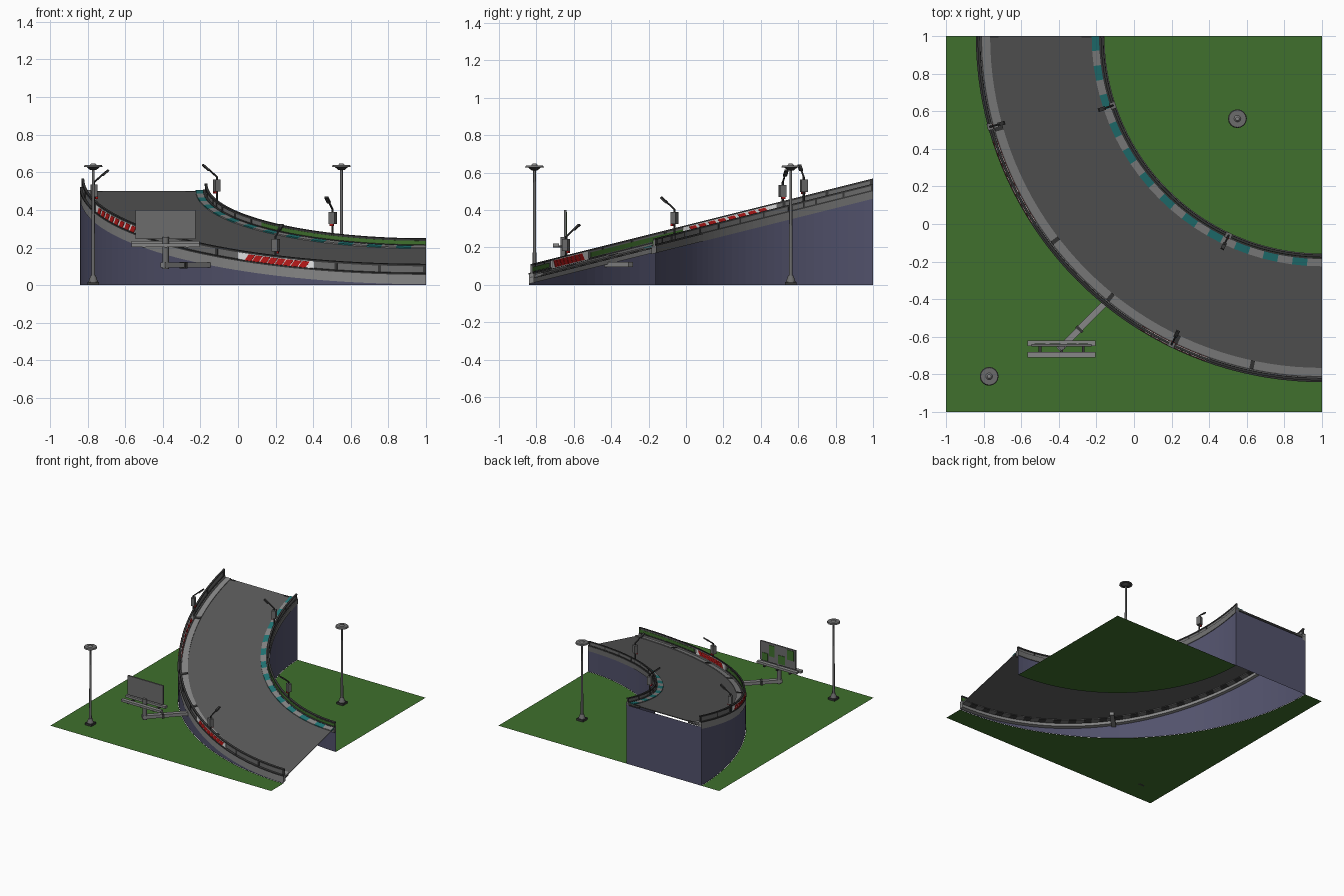
import bpy, bmesh, math
from mathutils import Vector, Matrix

if "Cube" in bpy.data.objects:
    bpy.data.objects.remove(bpy.data.objects["Cube"])

def mat(name, r, g, b):
    m = bpy.data.materials.new(name)
    m.diffuse_color = (r, g, b, 1)
    m.use_nodes = True
    m.node_tree.nodes["Principled BSDF"].inputs["Base Color"].default_value = m.diffuse_color
    return m

GREEN = mat("grass_green", .05, .16, .026)
ROAD = mat("asphalt_grey", .1, .1, .1)
SKIRT = mat("slate_blue", .085, .085, .15)
LIGHT = mat("light_grey", .24, .24, .24)
STEEL = mat("steel_grey", .15, .15, .15)
DARK = mat("dark_grey", .04, .04, .04)
TEAL = mat("teal", .015, .18, .18)
RED = mat("red", .5, .01, .01)
WHITE = mat("white", .85, .85, .85)

def finish(name, bm, mats, normals=True, smooth=False):
    if normals:
        bmesh.ops.recalc_face_normals(bm, faces=bm.faces)
    me = bpy.data.meshes.new(name)
    bm.to_mesh(me)
    bm.free()
    for m in mats:
        me.materials.append(m)
    ob = bpy.data.objects.new(name, me)
    bpy.context.collection.objects.link(ob)
    if smooth:
        bpy.context.view_layer.objects.active = ob
        ob.select_set(True)
        bpy.ops.object.shade_smooth_by_angle(angle=math.radians(35))
        ob.select_set(False)
    return ob

# The bend turns around (1, 1); the deck is the sloping plane z = (y + 1) / 4
def deck(y):
    return .25 * (y + 1)

def P(r, deg, dz=None):
    a = math.radians(deg)
    x, y = 1 + r * math.cos(a), 1 + r * math.sin(a)
    return Vector((x, y, 0 if dz is None else deck(y) + dz))

def sweep(name, profile, mats, a0=180, a1=270, n=40, closed=True, rule=None, lean=0):
    """Sweep (radius, height over deck) points round the bend; height None is ground."""
    bm = bmesh.new()
    rings = []
    for i in range(n + 1):
        a = a0 + (a1 - a0) * i / n
        rings.append([bm.verts.new(P(r, a + lean * (dz or 0), dz)) for r, dz in profile])
    k = len(profile)
    for i in range(n):
        for j in range(k if closed else k - 1):
            q = (j + 1) % k
            f = bm.faces.new((rings[i][j], rings[i][q], rings[i + 1][q], rings[i + 1][j]))
            f.material_index = rule(i) if rule else 0
    if closed:
        bm.faces.new(rings[0])
        bm.faces.new(rings[-1])
    return finish(name, bm, mats)

def rect(r0, r1, z0, z1):
    return [(r0, z0), (r1, z0), (r1, z1), (r0, z1)]

def box(bm, c, size, rot=None):
    m = Matrix.Translation(c) @ (rot or Matrix()) @ Matrix.Diagonal((*size, 1))
    return bmesh.ops.create_cube(bm, size=1, matrix=m)["verts"]

def block(name, c, size, m, rot=None):
    bm = bmesh.new()
    box(bm, c, size, rot)
    return finish(name, bm, [m])

def rod(name, p, q, r0, r1, m, sides=12):
    p, q = Vector(p), Vector(q)
    d = q - p
    bm = bmesh.new()
    bmesh.ops.create_cone(bm, cap_ends=True, segments=sides, radius1=r0, radius2=r1, depth=d.length,
                          matrix=Matrix.Translation((p + q) / 2) @ d.to_track_quat('Z', 'Y').to_matrix().to_4x4())
    return finish(name, bm, [m], smooth=True)

# Ground in two pieces, open below the road
bm = bmesh.new()
outer = [P(1.84, 180 + 90 * i / 40) for i in range(41)]
inner = [P(1.16, 180 + 90 * i / 40) for i in range(41)]
for pts in (outer + [Vector((1, -1, 0)), Vector((-1, -1, 0)), Vector((-1, 1, 0))],
            inner + [Vector((1, 1, 0))]):
    f = bm.faces.new([bm.verts.new(p) for p in pts])
    f.normal_update()
    if f.normal.z < 0:
        f.normal_flip()
finish("ground", bm, [GREEN], normals=False)

# Road deck, skirts and back end wall
sweep("road", rect(1.165, 1.835, -.006, 0), [ROAD])
sweep("outer_skirt", [(1.838, None), (1.838, -.03)], [SKIRT], closed=False)
sweep("inner_skirt", [(1.162, None), (1.162, -.03)], [SKIRT], closed=False)
bm = bmesh.new()
bm.faces.new([bm.verts.new(v) for v in ((-.84, 1, 0), (-.16, 1, 0), (-.16, 1, .48), (-.84, 1, .48))])
finish("end_wall", bm, [SKIRT], normals=False)

# Kerbs
sweep("inner_kerb", rect(1.185, 1.225, 0, .006), [TEAL, LIGHT], n=24, rule=lambda i: i % 2)
sweep("outer_kerb", rect(1.765, 1.808, 0, .006), [LIGHT])
sweep("kerb_underside", rect(1.775, 1.815, -.012, -.006), [DARK, STEEL], n=48, rule=lambda i: i % 2)
for a in (196, 217.5, 231, 244.5, 258):
    sweep("kerb_joint", rect(1.765, 1.81, .006, .01), [DARK], a - .35, a + .35, 1)

# Barriers: base beam, thin panel and dark top rail
for side, s, r in (("outer", 1, 1.825), ("inner", -1, 1.17)):
    lo, hi = (-.035, .068) if s > 0 else (-.04, .04)
    mid = .015 if s > 0 else .0
    sweep(side + "_beam", rect(r - .013, r + .015, lo, mid), [LIGHT if s > 0 else STEEL])
    sweep(side + "_panel", rect(r - .003, r + .003, mid, hi - .01), [STEEL])
    sweep(side + "_top_rail", rect(r - .007, r + .007, hi - .01, hi), [DARK])
    sweep(side + "_lower_rail", rect(r - .008, r + .016, mid, mid + .008), [DARK])
    for i in range(13):
        a = 180.3 + i * 89.4 / 12
        sweep(side + "_post", rect(r - .006, r + .006, mid, hi - .01), [DARK], a - .25, a + .25, 1)

# Green strips on the road side of the barriers
sweep("outer_green_strip", rect(1.818, 1.821, .025, .05), [GREEN], 214, 236, 12)
sweep("outer_green_strip_low", rect(1.818, 1.821, .025, .05), [GREEN], 252, 270, 10)
sweep("inner_green_strip", rect(1.174, 1.178, .01, .03), [GREEN], 222, 270, 24)

# Red and white chevron boards
for a0, a1 in ((196.5, 214), (237, 251)):
    sweep("chevron_board", rect(1.815, 1.834, .016, .06), [WHITE], a0, a1, 8)
    n = 8
    for i in range(n):
        a = a0 + .8 + (a1 - a0 - 2.6) * i / n
        sweep("chevron_stripe", rect(1.813, 1.836, .019, .057), [RED], a, a + 1.25, 1, lean=22)

# Plates at the open back corners
for x in (-.78, -.22):
    block("corner_plate", (x, .995, .492), (.12, .01, .018), DARK)

# Small lamps on the barriers, arms reaching over the road
for r, deg, inward in ((1.172, 198.4, 1), (1.172, 244.9, 1), (1.825, 244, -1), (1.83, 195.3, -1)):
    base = P(r, deg, 0)
    d = Vector((math.cos(math.radians(deg)), math.sin(math.radians(deg)), 0)) * inward
    up = Vector((0, 0, 1))
    rot = Matrix.Rotation(math.radians(deg), 4, 'Z')
    rod("lamp_post", base, base + up * .17, .006, .006, DARK, 8)
    block("lamp_box", base + up * .122, (.03, .036, .065), STEEL, rot)
    block("lamp_mark", base + up * .085 + d * .012, (.012, .02, .012), RED, rot)
    rod("lamp_arm", base + up * .168, base + up * .215 + d * .055, .005, .005, DARK, 8)
    tilt = rot @ Matrix.Rotation(math.radians(-40 * inward), 4, 'Y')
    block("lamp_head", base + up * .218 + d * .062, (.045, .02, .01), DARK, tilt)

# Billboard on its arm
block("billboard_panel", (-.385, -.645, .322), (.32, .012, .156), STEEL)
for x, z, w, h in ((-.50, .35, .06, .08), (-.42, .29, .06, .07), (-.33, .34, .05, .09), (-.27, .28, .05, .06)):
    block("billboard_patch", (x, -.6375, z), (w, .004, h), GREEN)
for y, z in ((-.635, .225), (-.695, .212)):
    block("billboard_walkway", (-.385, y, z), (.36, .03, .018), LIGHT)
for x in (-.5, -.385, -.27):
    block("walkway_bracket", (x, -.665, .205), (.014, .09, .01), DARK)
rod("billboard_pole", (-.385, -.655, .085), (-.385, -.655, .255), .017, .017, STEEL)
p, q = Vector((-.4, -.67, .103)), Vector((-.03, -.295, .112))
ang = math.atan2(q.y - p.y, q.x - p.x)
block("billboard_arm", (p + q) / 2, ((q - p).length, .034, .026), LIGHT, Matrix.Rotation(ang, 4, 'Z'))
block("arm_collar", (-.29, -.56, .106), (.016, .044, .034), DARK, Matrix.Rotation(ang, 4, 'Z'))

# Tall ground lamps
for x, y in ((-.77, -.81), (.55, .56)):
    block("mast_foot", (x, y, .008), (.06, .06, .016), DARK)
    rod("mast_base", (x, y, .016), (x, y, .05), .026, .014, STEEL)
    rod("mast_pole", (x, y, .05), (x, y, .625), .01, .007, STEEL)
    rod("mast_under", (x, y, .612), (x, y, .63), .016, .038, DARK, 16)
    rod("mast_disc", (x, y, .628), (x, y, .638), .05, .046, STEEL, 16)
    rod("mast_cap", (x, y, .638), (x, y, .648), .018, .01, LIGHT, 12)
